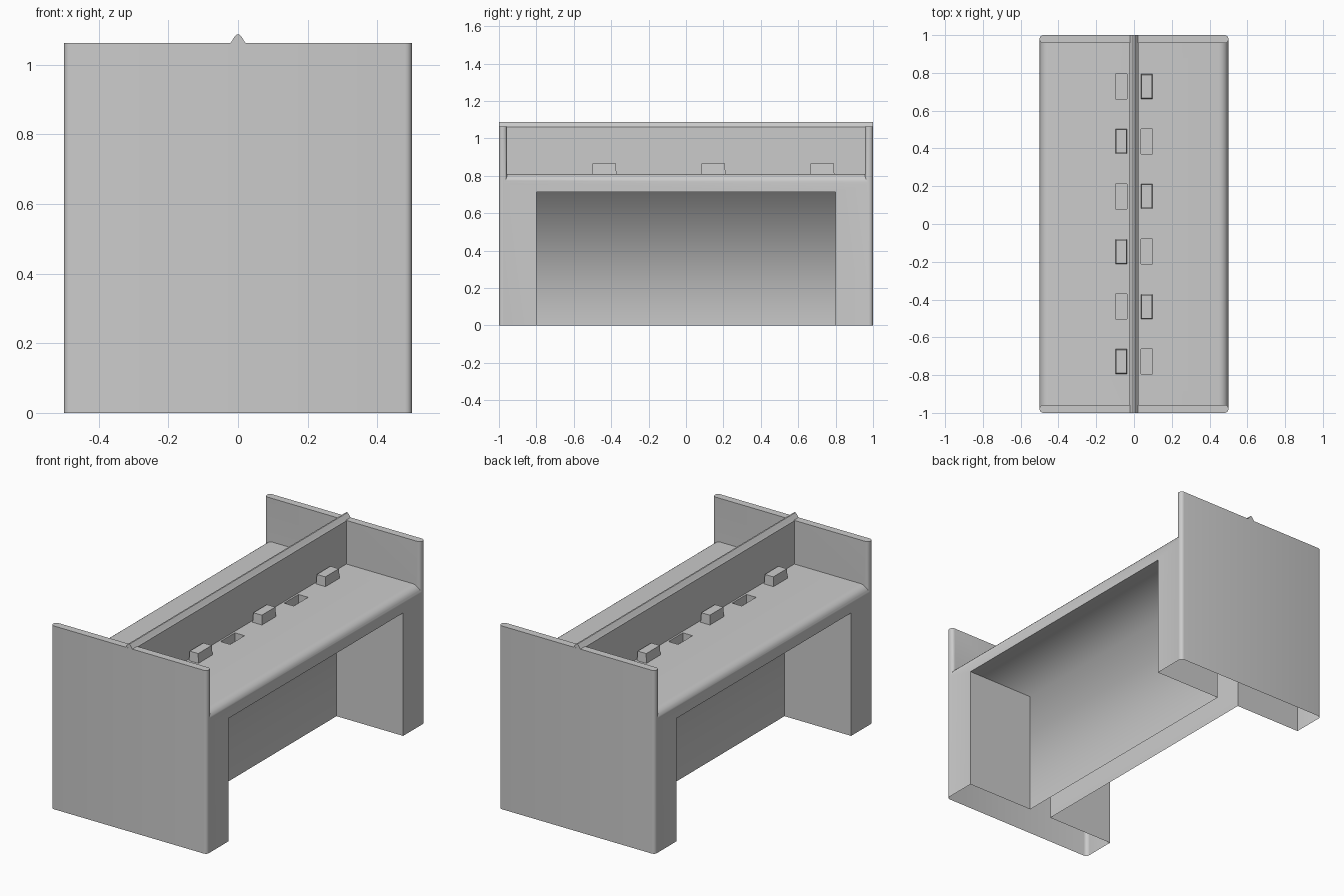
import bpy, bmesh, math
from mathutils import Vector

if "Cube" in bpy.data.objects:
    bpy.data.objects.remove(bpy.data.objects["Cube"])

LOW = -0.06          # solids start below ground, trimmed open at z = 0
PITCH = (-0.728, -0.437, -0.146, 0.146, 0.437, 0.728)


def to_object(name, bm):
    bmesh.ops.recalc_face_normals(bm, faces=bm.faces)
    mesh = bpy.data.meshes.new(name)
    bm.to_mesh(mesh)
    bm.free()
    obj = bpy.data.objects.new(name, mesh)
    bpy.context.collection.objects.link(obj)
    return obj


def extrude_y(name, profile, half):
    """Extrude an x-z profile from -half to half along y."""
    bm = bmesh.new()
    face = bm.faces.new([bm.verts.new((x, -half, z)) for x, z in profile])
    ext = bmesh.ops.extrude_face_region(bm, geom=[face])["geom"]
    verts = [v for v in ext if isinstance(v, bmesh.types.BMVert)]
    bmesh.ops.translate(bm, verts=verts, vec=(0, 2 * half, 0))
    return to_object(name, bm)


def box(name, lo, hi, round_vertical=0.0, taper=0.0):
    """Box between two corners, with optional rounded uprights or tapered top."""
    lo, hi = Vector(lo), Vector(hi)
    bm = bmesh.new()
    bmesh.ops.create_cube(bm, size=1)
    for v in bm.verts:
        top = v.co.z > 0
        s = v.co.copy()
        v.co = [(lo[i] + hi[i]) / 2 + s[i] * (hi[i] - lo[i]) for i in range(3)]
        if top:
            v.co.x -= math.copysign(taper, s.x)
            v.co.y -= math.copysign(taper, s.y)
    if round_vertical:
        edges = [e for e in bm.edges
                 if abs(e.verts[0].co.z - e.verts[1].co.z) > 0.1]
        bmesh.ops.bevel(bm, geom=edges, offset=round_vertical, segments=4,
                        profile=0.5, affect='EDGES')
    return to_object(name, bm)


def combine(base, part, operation):
    mod = base.modifiers.new(operation.lower(), 'BOOLEAN')
    mod.operation = operation
    mod.solver = 'EXACT'
    mod.object = part
    bpy.context.view_layer.objects.active = base
    bpy.ops.object.modifier_apply(modifier=mod.name)
    bpy.data.objects.remove(part, do_unlink=True)


# Main body: block with rounded top edges
R, W, TOP = 0.05, 0.4995, 0.81
arc = [(W - R + R * math.cos(a), TOP - R + R * math.sin(a))
       for a in (math.radians(15 * i) for i in range(7))]
profile = [(W, LOW)] + arc + [(-x, z) for x, z in reversed(arc)] + [(-W, LOW)]
body = extrude_y("double_bench", profile, 0.981)

# End panels with rounded upright corners
for s in (-1, 1):
    y0, y1 = sorted((s * 0.957, s * 1.0))
    combine(body, box("end_panel", (-0.5, y0, LOW), (0.5, y1, 1.063), 0.02), 'UNION')

# Central divider with a pointed ridge
half = [(0.025, 0.6), (0.025, 1.0605), (0.019, 1.066), (0.009, 1.082), (0.004, 1.087)]
ridge = half + [(-x, z) for x, z in reversed(half)]
combine(body, extrude_y("divider", ridge, 0.9995), 'UNION')

# Leg recess on each side
for s in (-1, 1):
    x0, x1 = sorted((s * 0.072, s * 0.7))
    combine(body, box("leg_recess", (x0, -0.8, -0.2), (x1, 0.8, 0.713)), 'DIFFERENCE')

# Alternating pegs and sockets along the divider
for s in (-1, 1):
    x0, x1 = sorted((s * 0.036, s * 0.098))
    for i, y in enumerate(PITCH):
        if (i % 2 == 1) == (s > 0):
            combine(body, box("peg", (x0, y - 0.066, 0.79), (x1, y + 0.066, 0.865),
                              taper=0.004), 'UNION')
        else:
            combine(body, box("socket", (x0, y - 0.066, 0.76), (x1, y + 0.066, 0.86)),
                    'DIFFERENCE')

# Trim at ground level, leaving the underside open
bm = bmesh.new()
bm.from_mesh(body.data)
bmesh.ops.bisect_plane(bm, geom=bm.verts[:] + bm.edges[:] + bm.faces[:],
                       plane_co=(0, 0, 0), plane_no=(0, 0, -1), clear_outer=True)
bm.to_mesh(body.data)
bm.free()

# Smooth shading, including the soft inner corner of the leg recess
bpy.ops.object.select_all(action='DESELECT')
body.select_set(True)
bpy.context.view_layer.objects.active = body
bpy.ops.object.shade_smooth_by_angle(angle=math.radians(35))
for e in body.data.edges:
    a, b = (body.data.vertices[i].co for i in e.vertices)
    if all(abs(abs(v.x) - 0.072) < 0.002 and abs(v.z - 0.713) < 0.002 for v in (a, b)):
        e.use_edge_sharp = False
